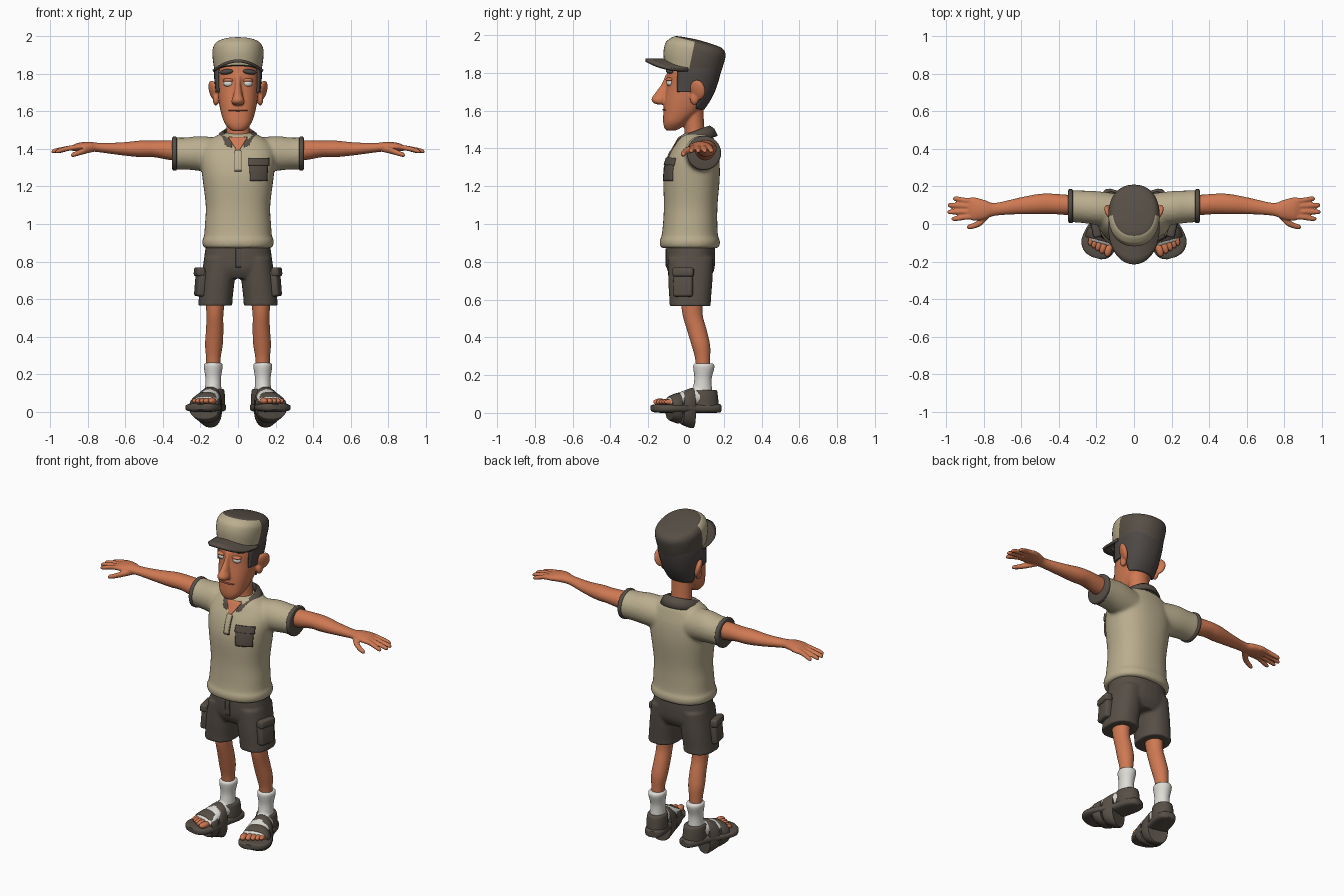
import bpy, bmesh, math
from mathutils import Matrix, Vector


def material(name, rgb):
    m = bpy.data.materials.new(name)
    m.diffuse_color = (*rgb, 1)
    return m


SKIN = material("skin", (0.62, 0.19, 0.085))
LIP = material("lip", (0.36, 0.09, 0.045))
CLOTH = material("cream cloth", (0.49, 0.42, 0.27))
DARK = material("dark brown cloth", (0.095, 0.078, 0.062))
HAIR = material("hair", (0.075, 0.065, 0.06))
WHITE = material("white", (0.72, 0.71, 0.67))


def catmull(a, b, c, d, t):
    return [0.5 * (2 * q + (r - p) * t + (2 * p - 5 * q + 4 * r - s) * t * t
                   + (3 * q - p - 3 * r + s) * t ** 3) for p, q, r, s in zip(a, b, c, d)]


def loft(bm, axis, rings, e=2.0, n=32, steps=4, xf=None):
    """Closed tube through rings (position, centre a, centre b, radius a, radius b)."""
    pts = [rings[0]] + list(rings) + [rings[-1]]
    path = [catmull(*pts[i:i + 4], k / steps) for i in range(len(rings) - 1) for k in range(steps)]
    path.append(rings[-1])
    loops = []
    for p, ca, cb, ra, rb in path:
        loop = []
        for k in range(n):
            c, s = math.cos(2 * math.pi * k / n), math.sin(2 * math.pi * k / n)
            a = ca + ra * math.copysign(abs(c) ** (2 / e), c)
            b = cb + rb * math.copysign(abs(s) ** (2 / e), s)
            v = Vector({'x': (p, a, b), 'y': (a, p, b), 'z': (a, b, p)}[axis])
            loop.append(bm.verts.new(xf @ v if xf else v))
        loops.append(loop)
    for l0, l1 in zip(loops, loops[1:]):
        for k in range(n):
            bm.faces.new((l0[k], l0[(k + 1) % n], l1[(k + 1) % n], l1[k]))
    bm.faces.new(loops[0])
    bm.faces.new(loops[-1])


def ball(bm, loc, radii, rot=(0, 0, 0), xf=None):
    m = Matrix.LocRotScale(Vector(loc), Matrix.Rotation(rot[2], 3, 'Z') @ Matrix.Rotation(rot[1], 3, 'Y')
                           @ Matrix.Rotation(rot[0], 3, 'X'), Vector(radii))
    bmesh.ops.create_uvsphere(bm, u_segments=20, v_segments=12, radius=1, matrix=xf @ m if xf else m)


def finish(bm, name, mats, mirror=False, voxel=0, thick=0):
    bmesh.ops.recalc_face_normals(bm, faces=bm.faces)
    me = bpy.data.meshes.new(name)
    bm.to_mesh(me)
    bm.free()
    ob = bpy.data.objects.new(name, me)
    bpy.context.collection.objects.link(ob)
    for m in (mats if isinstance(mats, list) else [mats]):
        me.materials.append(m)
    bpy.ops.object.select_all(action='DESELECT')
    ob.select_set(True)
    bpy.context.view_layer.objects.active = ob
    bpy.ops.object.shade_smooth_by_angle(angle=math.radians(50))
    if voxel:
        r = ob.modifiers.new("blend", 'REMESH')
        r.mode, r.voxel_size, r.use_smooth_shade = 'VOXEL', voxel, True
        s = ob.modifiers.new("soften", 'SMOOTH')
        s.iterations, s.factor = 3, 0.5
    if thick:
        s = ob.modifiers.new("thickness", 'SOLIDIFY')
        s.thickness, s.offset = thick, 0
    if mirror:
        ob.modifiers.new("mirror", 'MIRROR')
    return ob


def decal(name, corners, mat, target, thick=0.014, n=10):
    """Patch with four (x, z) corners laid on the front of a target."""
    bm = bmesh.new()
    a, b, c, d = [Vector((x, -0.5, z)) for x, z in corners]
    g = [[bm.verts.new(a.lerp(b, i / n).lerp(d.lerp(c, i / n), j / n)) for i in range(n + 1)]
         for j in range(n + 1)]
    for j in range(n):
        for i in range(n):
            bm.faces.new((g[j][i], g[j][i + 1], g[j + 1][i + 1], g[j + 1][i]))
    ob = finish(bm, name, mat)
    w = ob.modifiers.new("lay on", 'SHRINKWRAP')
    w.wrap_method, w.target = 'PROJECT', target
    w.use_project_y, w.use_positive_direction, w.use_negative_direction = True, True, False
    s = ob.modifiers.new("thickness", 'SOLIDIFY')
    s.thickness, s.offset = thick, 0
    return ob


# Head with nose and ears
HEAD = [(1.495, 0, -0.08, 0.03, 0.025), (1.51, 0, -0.07, 0.05, 0.045), (1.54, 0, -0.055, 0.073, 0.066),
        (1.59, 0, -0.025, 0.09, 0.095), (1.65, 0, 0.0, 0.102, 0.115), (1.72, 0, 0.022, 0.11, 0.127),
        (1.80, 0, 0.037, 0.117, 0.135), (1.86, 0, 0.045, 0.11, 0.135)]
bm = bmesh.new()
loft(bm, 'z', HEAD, 2.3)
loft(bm, 'z', [(1.40, 0, 0.05, 0.075, 0.06), (1.5, 0, 0.045, 0.062, 0.053), (1.64, 0, 0.035, 0.065, 0.055)])
loft(bm, 'z', [(1.632, 0, -0.125, 0.018, 0.025), (1.642, 0, -0.138, 0.032, 0.036), (1.662, 0, -0.14, 0.034, 0.043),
               (1.69, 0, -0.125, 0.024, 0.041), (1.74, 0, -0.1, 0.016, 0.03), (1.79, 0, -0.09, 0.02, 0.018)], n=20)
for s in (-1, 1):
    ball(bm, (s * 0.13, 0.062, 1.71), (0.018, 0.044, 0.056), (0, s * 0.25, -s * 0.45))
    ball(bm, (s * 0.118, 0.045, 1.665), (0.017, 0.024, 0.035))
finish(bm, "head", SKIN, voxel=0.006)

# Hair shell with sideburns
bm = bmesh.new()
loft(bm, 'z', [(z, x, y, a + 0.006, b + 0.006) for z, x, y, a, b in HEAD], 2.3)
for co, no in (((0, -0.045, 0), (0, 1, 0)), ((0, 0.055, 0), (0, 1, 0)), ((0, 0, 1.70), (0, 0, 1)),
               ((0, 0, 1.61), (0, 0, 1))):
    bmesh.ops.bisect_plane(bm, geom=bm.verts[:] + bm.edges[:] + bm.faces[:], plane_co=co, plane_no=no)
bald = []
for f in bm.faces:
    c = f.calc_center_median()
    if not ((c.z > 1.70 and c.y > -0.045) or (c.z > 1.61 and c.y > 0.055)):
        bald.append(f)
bmesh.ops.delete(bm, geom=bald, context='FACES')
finish(bm, "hair", HAIR, thick=0.01)

# Face details
bm = bmesh.new()
ball(bm, (0.05, -0.083, 1.748), (0.027, 0.021, 0.019))
finish(bm, "eyes", WHITE, mirror=True)
bm = bmesh.new()
ball(bm, (0.05, -0.084, 1.765), (0.031, 0.024, 0.011))
finish(bm, "upper_eyelids", SKIN, mirror=True)
bm = bmesh.new()
ball(bm, (0.062, -0.088, 1.81), (0.038, 0.016, 0.014), (0, 0.12, 0.3))
finish(bm, "eyebrows", HAIR, mirror=True)
bm = bmesh.new()
ball(bm, (0, -0.107, 1.604), (0.052, 0.02, 0.005))
finish(bm, "mouth", LIP)

# Cap crown with cream front panel, tilted back
bm = bmesh.new()
loft(bm, 'z', [(1.805, 0, 0.03, 0.124, 0.145), (1.87, 0, 0.038, 0.134, 0.157), (1.92, 0, 0.05, 0.136, 0.158),
               (1.945, 0, 0.06, 0.13, 0.148), (1.963, 0, 0.065, 0.115, 0.13), (1.972, 0, 0.065, 0.085, 0.10),
               (1.978, 0, 0.065, 0.02, 0.02)], 2.2, n=40)
for co, no in (((0, 0.03, 0), (0, 1, -0.2)), ((0, 0, 1.964), (0, 0, 1))):
    co = (0, 0.03 + 0.2 * -1.88, 0) if no[1] else co
    bmesh.ops.bisect_plane(bm, geom=bm.verts[:] + bm.edges[:] + bm.faces[:], plane_co=co, plane_no=no)
for f in bm.faces:
    c = f.calc_center_median()
    f.material_index = int(c.y - 0.03 - 0.2 * (c.z - 1.88) < 0 and c.z < 1.964 and abs(f.normal.z) < 0.99)
for v in bm.verts:
    v.co.z -= 0.25 * (v.co.y - 0.05)
finish(bm, "cap_crown", [DARK, CLOTH])

# Arched cap brim
bm = bmesh.new()
rows = []
for i in range(29):
    a = math.pi * i / 28
    u = math.cos(a)
    rows.append([bm.verts.new((0.132 * u, 0.01 - 0.225 * math.sin(a) ** 0.8 * k / 6, 1.868 - 0.055 * u * u))
                 for k in range(7)])
for r0, r1 in zip(rows, rows[1:]):
    for k in range(6):
        bm.faces.new((r0[k], r1[k], r1[k + 1], r0[k + 1]))
bmesh.ops.remove_doubles(bm, verts=bm.verts, dist=0.0005)
finish(bm, "cap_brim", DARK, thick=0.016)

# Shirt body and sleeves
bm = bmesh.new()
loft(bm, 'z', [(0.872, 0, 0.02, 0.176, 0.147), (0.885, 0, 0.02, 0.188, 0.158), (0.915, 0, 0.02, 0.19, 0.159),
               (0.935, 0, 0.02, 0.181, 0.15), (1.0, 0, 0.022, 0.176, 0.144), (1.1, 0, 0.025, 0.172, 0.142),
               (1.25, 0, 0.03, 0.19, 0.149), (1.35, 0, 0.04, 0.2, 0.135), (1.42, 0, 0.05, 0.18, 0.108),
               (1.465, 0, 0.055, 0.125, 0.085), (1.485, 0, 0.055, 0.07, 0.05)], 2.3, n=40)
for s in (-1, 1):
    loft(bm, 'x', [(s * 0.08, 0.07, 1.36, 0.09, 0.095), (s * 0.2, 0.085, 1.375, 0.09, 0.093),
                   (s * 0.28, 0.092, 1.375, 0.086, 0.085), (s * 0.34, 0.095, 1.375, 0.085, 0.086)])
shirt = finish(bm, "shirt", CLOTH, voxel=0.01)

# Sleeve cuffs
bm = bmesh.new()
loft(bm, 'x', [(0.326, 0.095, 1.375, 0.086, 0.086), (0.33, 0.095, 1.375, 0.09, 0.09),
               (0.345, 0.095, 1.376, 0.09, 0.09), (0.35, 0.095, 1.376, 0.082, 0.082)], steps=2)
finish(bm, "sleeve_cuffs", DARK, mirror=True)

# Collar with pointed front tips
bm = bmesh.new()
rows = []
for i in range(41):
    p = 0.32 + (2 * math.pi - 0.64) * i / 40
    b, d = -math.cos(p), min(p, 2 * math.pi - p)
    drop = 0.055 * max(0, 1 - (d - 0.32) / 0.6)
    x = -math.sin(p)
    rows.append([bm.verts.new((0.068 * x, 0.045 + 0.075 * b, 1.46 + 0.02 * b)),
                 bm.verts.new((0.078 * x, 0.045 + 0.083 * b, 1.485 + 0.03 * b)),
                 bm.verts.new((0.095 * x, 0.045 + 0.1 * b, 1.475 + 0.025 * b - drop * 0.5)),
                 bm.verts.new((0.115 * x, 0.04 + 0.122 * b, 1.44 + 0.025 * b - drop))])
for r0, r1 in zip(rows, rows[1:]):
    for k in range(3):
        bm.faces.new((r0[k], r1[k], r1[k + 1], r0[k + 1]))
finish(bm, "collar", DARK, thick=0.014)

# Open neck, placket and chest pocket laid on the shirt
decal("open_neck", [(-0.004, 1.385), (0.004, 1.385), (0.05, 1.46), (-0.05, 1.46)], SKIN, shirt, 0.01)
decal("placket_edge", [(-0.019, 1.28), (0.019, 1.28), (0.019, 1.385), (-0.019, 1.385)], DARK, shirt, 0.008)
decal("placket", [(-0.016, 1.284), (0.016, 1.284), (0.016, 1.39), (-0.016, 1.39)], CLOTH, shirt, 0.014)
decal("chest_pocket", [(0.065, 1.228), (0.15, 1.228), (0.156, 1.34), (0.058, 1.34)], DARK, shirt, 0.018)
decal("chest_pocket_flap", [(0.056, 1.31), (0.158, 1.31), (0.158, 1.347), (0.056, 1.347)], DARK, shirt, 0.03)

# Arm, palm, fingers and thumb
bm = bmesh.new()
loft(bm, 'x', [(0.28, 0.1, 1.39, 0.052, 0.055), (0.36, 0.102, 1.393, 0.054, 0.053), (0.45, 0.108, 1.4, 0.054, 0.044),
               (0.52, 0.105, 1.4, 0.053, 0.044), (0.62, 0.095, 1.4, 0.043, 0.034), (0.74, 0.078, 1.407, 0.034, 0.025),
               (0.79, 0.076, 1.412, 0.05, 0.026), (0.85, 0.08, 1.41, 0.062, 0.022), (0.885, 0.082, 1.404, 0.055, 0.014)])
for y0, y1, tip in ((0.124, 0.134, 0.965), (0.096, 0.1, 0.992), (0.066, 0.064, 0.994), (0.038, 0.028, 0.972)):
    loft(bm, 'x', [(0.83, y0, 1.41, 0.015, 0.015), (0.89, y0, 1.405, 0.015, 0.014),
                   (tip - 0.02, y1, 1.39, 0.013, 0.012), (tip - 0.004, y1, 1.385, 0.009, 0.008),
                   (tip, y1, 1.384, 0.003, 0.003)], n=16)
loft(bm, 'x', [(0.765, 0.06, 1.4, 0.018, 0.016), (0.81, 0.015, 1.392, 0.021, 0.018), (0.85, -0.008, 1.378, 0.016, 0.015),
               (0.88, -0.015, 1.368, 0.012, 0.012), (0.89, -0.017, 1.365, 0.004, 0.004)], n=16)
finish(bm, "arms", SKIN, mirror=True, voxel=0.005)

# Shorts
bm = bmesh.new()
loft(bm, 'z', [(0.92, 0, 0.025, 0.165, 0.125), (0.84, 0, 0.025, 0.178, 0.13), (0.76, 0, 0.025, 0.185, 0.125),
               (0.71, 0, 0.025, 0.17, 0.10)], 2.3)
for s in (-1, 1):
    loft(bm, 'z', [(0.82, s * 0.095, 0.025, 0.085, 0.12), (0.7, s * 0.108, 0.023, 0.09, 0.117),
                   (0.6, s * 0.119, 0.022, 0.09, 0.11), (0.565, s * 0.121, 0.022, 0.092, 0.11)], 2.3)
shorts = finish(bm, "shorts", DARK, voxel=0.009)
decal("shorts_fly", [(-0.012, 0.77), (0.016, 0.77), (0.016, 0.87), (-0.012, 0.87)], DARK, shorts, 0.01)

# Side pockets and flaps
for name, z, h, x, w in (("cargo_pockets", 0.685, 0.07, 0.2, 0.052), ("cargo_pocket_flaps", 0.745, 0.024, 0.205, 0.057)):
    bm = bmesh.new()
    bmesh.ops.create_cube(bm, size=2, matrix=Matrix.LocRotScale(
        Vector((x, -0.015, z)), Matrix.Rotation(-0.2, 3, 'Z') @ Matrix.Rotation(-0.08, 3, 'Y'), Vector((0.022, w, h))))
    bmesh.ops.bevel(bm, geom=bm.edges[:], offset=0.013, segments=3, profile=0.5, affect='EDGES')
    finish(bm, name, DARK, mirror=True)

# Legs
bm = bmesh.new()
loft(bm, 'z', [(0.62, 0.12, 0.03, 0.055, 0.06), (0.52, 0.123, 0.035, 0.045, 0.053), (0.44, 0.124, 0.057, 0.046, 0.052),
               (0.36, 0.128, 0.078, 0.047, 0.049), (0.29, 0.131, 0.088, 0.039, 0.04), (0.22, 0.132, 0.092, 0.036, 0.036)])
finish(bm, "legs", SKIN, mirror=True)

# Feet, turned outward around the heel
FOOT = Matrix.Translation((0.132, 0.09, 0)) @ Matrix.Rotation(math.radians(15), 4, 'Z') @ Matrix.Translation((0, -0.09, 0))
bm = bmesh.new()
loft(bm, 'z', [(0.05, 0.132, 0.09, 0.05, 0.06), (0.12, 0.132, 0.087, 0.044, 0.052), (0.18, 0.132, 0.09, 0.042, 0.046),
               (0.235, 0.132, 0.094, 0.05, 0.056), (0.255, 0.132, 0.094, 0.05, 0.056), (0.262, 0.132, 0.094, 0.042, 0.047)])
loft(bm, 'y', [(0.15, 0, 0.07, 0.025, 0.03), (0.09, 0, 0.08, 0.048, 0.05), (0.02, 0, 0.08, 0.055, 0.048),
               (-0.06, -0.003, 0.065, 0.07, 0.035), (-0.11, -0.005, 0.055, 0.068, 0.02)], xf=FOOT)
finish(bm, "socks", WHITE, mirror=True, voxel=0.007)

bm = bmesh.new()
for i, x in enumerate((-0.055, -0.024, 0.002, 0.026, 0.048)):
    ball(bm, (x, -0.132 + 0.008 * i, 0.058), (0.02 - 0.0015 * i, 0.036, 0.018 - 0.001 * i), xf=FOOT)
finish(bm, "toes", SKIN, mirror=True)

bm = bmesh.new()
loft(bm, 'y', [(0.186, 0, 0.024, 0.02, 0.018), (0.172, 0, 0.024, 0.046, 0.023), (0.12, 0, 0.024, 0.062, 0.024),
               (0.03, 0, 0.023, 0.066, 0.023), (-0.06, 0.004, 0.023, 0.088, 0.023), (-0.125, 0.004, 0.023, 0.092, 0.023),
               (-0.172, 0, 0.024, 0.066, 0.021), (-0.19, -0.005, 0.026, 0.025, 0.014)], 3.2, xf=FOOT)
finish(bm, "sandal_soles", DARK, mirror=True)

bm = bmesh.new()
for y0, y1, r0, r1, h0, h1 in ((-0.095, -0.04, 0.084, 0.08, 0.066, 0.082), (-0.03, 0.035, 0.076, 0.066, 0.088, 0.108)):
    loft(bm, 'y', [(y0, 0, 0.025, r0 - 0.007, h0 - 0.007), (y0 + 0.006, 0, 0.025, r0, h0),
                   (y1 - 0.006, 0, 0.025, r1, h1), (y1, 0, 0.025, r1 - 0.007, h1 - 0.007)], 2.4, steps=2, xf=FOOT)
loft(bm, 'z', [(0.03, 0, 0.1, 0.06, 0.075), (0.08, 0, 0.098, 0.06, 0.073), (0.115, 0, 0.096, 0.056, 0.07),
               (0.122, 0, 0.096, 0.05, 0.064)], steps=3, xf=FOOT)
finish(bm, "sandal_straps", DARK, mirror=True)
